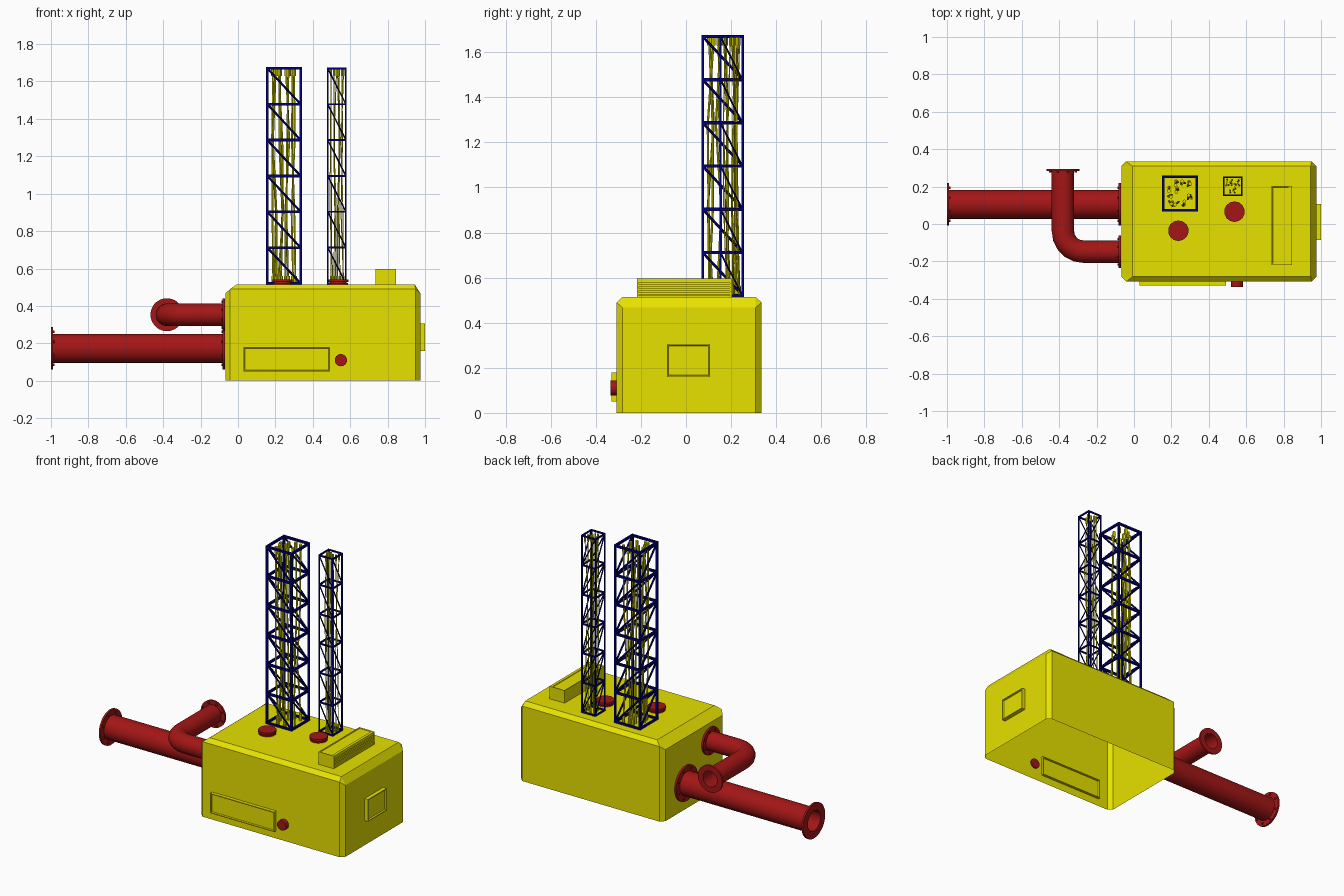
import bpy, bmesh, math, random
from mathutils import Vector

if "Cube" in bpy.data.objects:
    bpy.data.objects.remove(bpy.data.objects["Cube"])
random.seed(4)


def material(name, color):
    m = bpy.data.materials.new(name)
    m.use_nodes = True
    m.diffuse_color = (*color, 1)
    m.node_tree.nodes["Principled BSDF"].inputs["Base Color"].default_value = (*color, 1)
    return m


YELLOW = material("machine yellow", (0.8, 0.76, 0))
RED = material("pipe red", (0.37, 0.008, 0.008))
NAVY = material("lattice navy", (0, 0, 0.17))


def finish(bm, name, mat, smooth=False, fix=True):
    if fix:
        bmesh.ops.recalc_face_normals(bm, faces=bm.faces)
    me = bpy.data.meshes.new(name)
    bm.to_mesh(me)
    bm.free()
    me.materials.append(mat)
    ob = bpy.data.objects.new(name, me)
    bpy.context.scene.collection.objects.link(ob)
    if smooth:
        bpy.ops.object.select_all(action="DESELECT")
        ob.select_set(True)
        bpy.context.view_layer.objects.active = ob
        bpy.ops.object.shade_smooth_by_angle(angle=math.radians(40))


def add_box(bm, lo, hi):
    vs = bmesh.ops.create_cube(bm, size=1)["verts"]
    lo, hi = Vector(lo), Vector(hi)
    for v in vs:
        v.co = (lo + hi) / 2 + v.co * (hi - lo)
    return list({f for v in vs for f in v.link_faces})


def add_rod(bm, a, b, r, sides=4):
    """Straight bar between two points."""
    a, b = Vector(a), Vector(b)
    d = b - a
    vs = bmesh.ops.create_cone(bm, cap_ends=True, segments=sides, radius1=r, radius2=r,
                               depth=d.length)["verts"]
    q = d.to_track_quat("Z", "Y")
    for v in vs:
        v.co = q @ v.co + (a + b) / 2


def sweep(bm, rings, close_ends=False):
    """Join rings of vertices (each a list of points) with quads."""
    rows = [[bm.verts.new(p) for p in ring] for ring in rings]
    n = len(rows[0])
    for r1, r2 in zip(rows, rows[1:]):
        for i in range(n):
            bm.faces.new((r1[i], r1[(i + 1) % n], r2[(i + 1) % n], r2[i]))
    if close_ends:
        bm.faces.new(rows[0])
        bm.faces.new(rows[-1])


def lathe(bm, base, axis, profile, sides, close_ends=True):
    """Turn (radius, distance) pairs about an axis."""
    q = Vector(axis).to_track_quat("Z", "Y")
    sweep(bm, [[Vector(base) + q @ Vector((r * math.cos(t), r * math.sin(t), h))
                for t in (2 * math.pi * (i + 0.5) / sides for i in range(sides))]
               for r, h in profile], close_ends)


# Housing: open-bottomed shell with chamfered corners and sloped top edges
X0, X1, Y0, Y1, TOP = -0.068, 0.975, -0.308, 0.335, 0.515
C = 0.026
bm = bmesh.new()
outline = [(X0 + C, Y0), (X1 - C, Y0), (X1, Y0 + C), (X1, Y1 - C),
           (X1 - C, Y1), (X0 + C, Y1), (X0, Y1 - C), (X0, Y0 + C)]
low = [bm.verts.new((x, y, 0)) for x, y in outline]
mid = [bm.verts.new((x, y, 0.49 if y in (Y0, Y1) else 0.467)) for x, y in outline]
cap = [bm.verts.new((x, y, TOP)) for x, y in
       [(X0 + 0.06, Y0 + C), (X1 - 0.03, Y0 + C), (X1 - 0.03, Y1 - C), (X0 + 0.06, Y1 - C)]]
for i in range(8):
    j = (i + 1) % 8
    bm.faces.new((low[i], low[j], mid[j], mid[i]))
    a, b = cap[((i + 1) // 2) % 4], cap[((j + 1) // 2) % 4]
    bm.faces.new((mid[i], mid[j], a) if a == b else (mid[i], mid[j], b, a))
bm.faces.new(cap)
finish(bm, "housing", YELLOW)


# Framed hatches: boxes with a recessed field on the faces along the given axis
def hatch(name, lo, hi, axis, frame=0.008, depth=0.01):
    bm = bmesh.new()
    faces = add_box(bm, lo, hi)
    bm.normal_update()
    picked = [f for f in faces if abs(f.normal.dot(Vector(axis))) > 0.9]
    bmesh.ops.inset_individual(bm, faces=picked, thickness=frame)
    bmesh.ops.inset_individual(bm, faces=picked, thickness=0.003, depth=-depth)
    finish(bm, name, YELLOW)


hatch("front_hatch", (0.03, Y0 - 0.022, 0.05), (0.492, Y0 + 0.015, 0.18), (0, 1, 0))
hatch("side_hatch", (X1 - 0.015, -0.085, 0.16), (1.0, 0.107, 0.305), (1, 0, 0))

# Roof vent: open frame on its side holding louvres, with a recessed lid
VX, VY0, VY1, VZ = 0.845, -0.218, 0.203, 0.597
hatch("roof_vent", (0.735, VY0, TOP - 0.005), (VX - 0.012, VY1, VZ), (0, 0, 1), 0.008, 0.004)
bm = bmesh.new()
for y in (VY0, VY1 - 0.008):
    add_box(bm, (VX - 0.014, y, TOP - 0.005), (VX, y + 0.008, VZ))
for z in (TOP - 0.003, VZ - 0.008):
    add_box(bm, (VX - 0.014, VY0, z), (VX, VY1, z + 0.008))
finish(bm, "vent_frame", YELLOW)
bm = bmesh.new()
for k in range(4):
    z = TOP + 0.009 + k * 0.0175
    add_box(bm, (VX - 0.014, VY0 + 0.008, z), (VX - 0.002, VY1 - 0.008, z + 0.012))
finish(bm, "vent_louvres", YELLOW)

# Roof caps on necks, and a plain front knob
CAP = [(0.053, -0.003), (0.053, 0.008), (0.044, 0.008), (0.044, 0.013), (0.055, 0.013), (0.055, 0.026)]
KNOB = [(0.033, -0.01), (0.033, 0.028)]
for name, base, axis, profile in [("roof_cap_front", (0.237, -0.036, TOP), (0, 0, 1), CAP),
                                  ("roof_cap_back", (0.537, 0.066, TOP), (0, 0, 1), CAP),
                                  ("front_knob", (0.55, Y0, 0.11), (0, -1, 0), KNOB)]:
    bm = bmesh.new()
    lathe(bm, base, axis, profile, 14)
    finish(bm, name, RED)


# Pipes: hollow tubes swept along a path, flanged at both ends
def pipe(name, path, r, flange):
    pts = [Vector(p) for p in path]
    up = Vector((0, 0, 1))
    bm = bmesh.new()
    for radius in (r, r * 0.85):
        rings = []
        for i, p in enumerate(pts):
            d = (pts[min(i + 1, len(pts) - 1)] - pts[max(i - 1, 0)]).normalized()
            side = d.cross(up)
            rings.append([p + radius * (side * math.cos(t) + up * math.sin(t))
                          for t in (2 * math.pi * k / 32 for k in range(32))])
        sweep(bm, rings)
    n = len(bm.faces) // 2
    bmesh.ops.recalc_face_normals(bm, faces=bm.faces)
    bm.faces.ensure_lookup_table()
    bmesh.ops.reverse_faces(bm, faces=bm.faces[n:])
    finish(bm, name, RED, True, False)
    for end, a, b in (("outer", pts[0], pts[1]), ("inner", pts[-1], pts[-2])):
        d = (b - a).normalized()
        bm = bmesh.new()
        inner = r * 0.85
        lathe(bm, a, d, [(inner, 0.012), (inner, 0), (flange, 0), (flange, 0.012),
                         (inner, 0.012)], 32, False)
        bmesh.ops.remove_doubles(bm, verts=bm.verts, dist=1e-5)
        side = d.cross(up)
        for k in range(8):
            t = math.pi * (k + 0.5) / 4
            c = a + (side * math.cos(t) + up * math.sin(t)) * (r + flange) / 2
            add_rod(bm, c + d * 0.01, c + d * 0.019, 0.007, 6)
        finish(bm, f"{name}_{end}_flange", RED, True)


pipe("main_pipe", [(-1, 0.105, 0.173), (X0 - 0.002, 0.105, 0.173)], 0.077, 0.114)
bend = [(-0.27 - 0.11 * math.cos(t), -0.038 - 0.11 * math.sin(t), 0.353)
        for t in (math.pi / 2 * k / 5 for k in range(6))]
pipe("elbow_pipe", [(-0.38, 0.295, 0.353)] + bend + [(X0 - 0.002, -0.148, 0.353)], 0.06, 0.088)


# Lattice towers with bundles of thin yellow rods inside
def tower(name, x0, y0, w, bar, count):
    z0, z1, bays = TOP + 0.005, 1.67, 6
    corners = [(x0, y0), (x0 + w, y0), (x0 + w, y0 + w), (x0, y0 + w)]
    step = (z1 - z0) / bays
    bm = bmesh.new()
    for i, (x, y) in enumerate(corners):
        add_box(bm, (x - bar, y - bar, TOP), (x + bar, y + bar, z1 + bar))
        p, q = sorted([(x, y), corners[(i + 1) % 4]])
        for k in range(bays + 1):
            z = z0 + k * step
            t = bar * 1.2
            add_box(bm, (p[0] - bar, p[1] - bar, z - t), (q[0] + bar, q[1] + bar, z + t))
            if k < bays:
                add_rod(bm, (*p, z + step), (*q, z), bar, 6)
    finish(bm, name + "_lattice", NAVY)

    # Each rod has a thick socket at both ends and a slightly crooked thin middle
    bm = bmesh.new()
    unit = w / 5
    for i, j in random.sample([(i, j) for i in range(4) for j in range(4)], count):
        path = [Vector((x0 + unit * (i + 1 + random.uniform(-0.4, 0.4)),
                        y0 + unit * (j + 1 + random.uniform(-0.4, 0.4)), z))
                for z in (0.56, 0.9, 1.28, 1.63)]
        for a, b in zip(path, path[1:]):
            add_rod(bm, a, b, unit * 0.14, 8)
        for end, z in ((path[0], TOP), (path[-1], z1)):
            add_rod(bm, end, (end.x, end.y, z), unit * 0.28, 8)
    finish(bm, name + "_rods", YELLOW, True)


tower("large_tower", 0.157, 0.074, 0.178, 0.006, 10)
tower("small_tower", 0.48, 0.153, 0.097, 0.004, 10)
